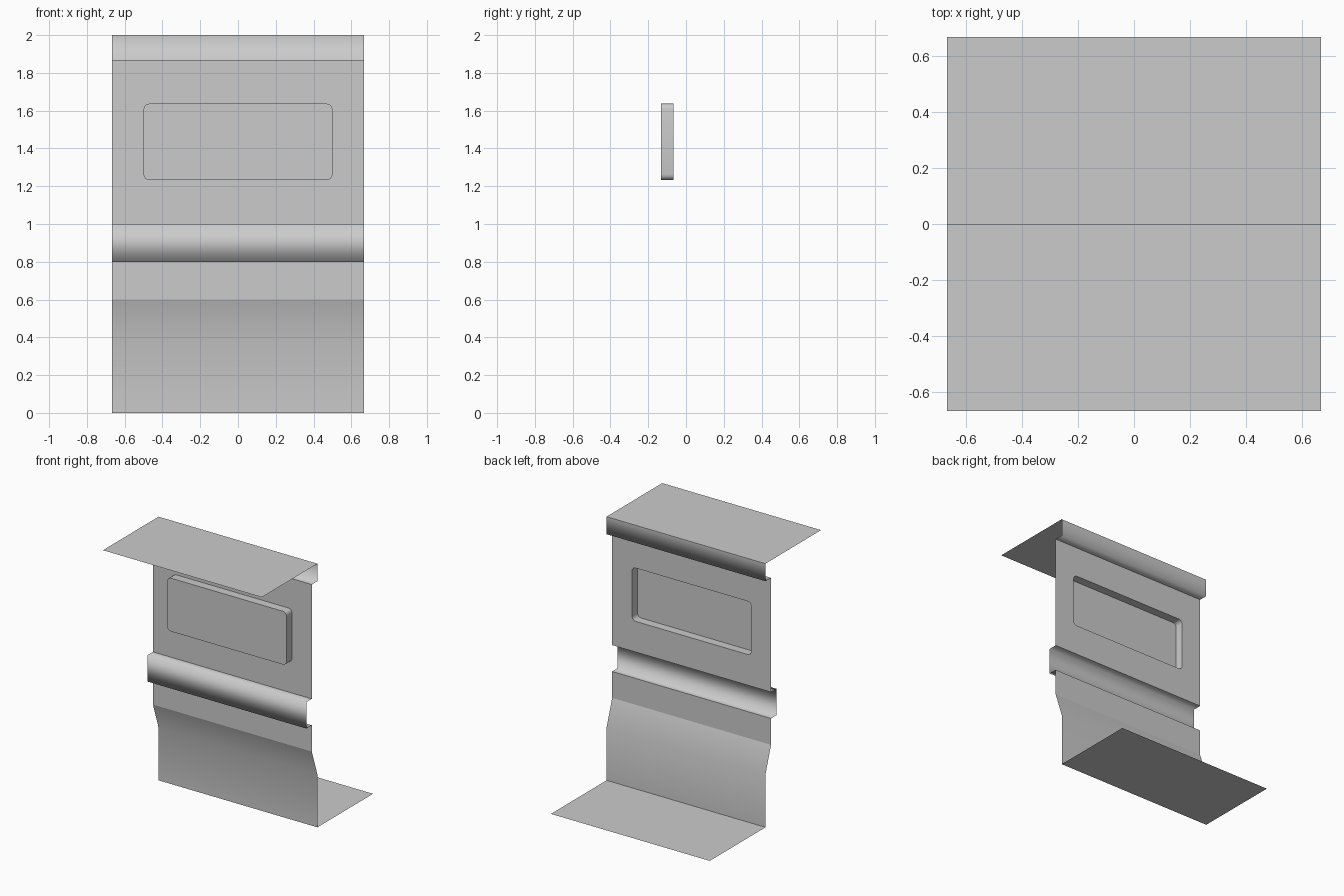
import bpy, bmesh
from math import sin, cos, pi

if "Cube" in bpy.data.objects:
    bpy.data.objects.remove(bpy.data.objects["Cube"])

HALF = 2 / 3      # half width and flange depth
W, F = -0.067, -0.133   # wall plane and raised plane (y)


def finish(name, bm, smooth=True):
    mesh = bpy.data.meshes.new(name)
    for f in bm.faces:
        f.smooth = smooth
    bm.to_mesh(mesh)
    bm.free()
    obj = bpy.data.objects.new(name, mesh)
    bpy.context.collection.objects.link(obj)
    return obj


def strip(name, profile):
    """Sheet swept across x from a (y, z) profile, normals to the front."""
    bm = bmesh.new()
    left, right = [[bm.verts.new((x, y, z)) for y, z in profile]
                   for x in (-HALF, HALF)]
    for i in range(len(profile) - 1):
        bm.faces.new((left[i], left[i + 1], right[i + 1], right[i]))
    return finish(name, bm)


def rounded_rect(x, z0, z1, r, seg=4):
    corners = ((x - r, z1 - r), (-x + r, z1 - r), (-x + r, z0 + r), (x - r, z0 + r))
    return [(cx + r * cos(a), cz + r * sin(a))
            for k, (cx, cz) in enumerate(corners)
            for a in [(k + i / seg) * pi / 2 for i in range(seg + 1)]]


def ring(bm, pts, y):
    return [bm.verts.new((px, y, pz)) for px, pz in pts]


# Horizontal flanges, stepped top, rib and lower skirt
strip("top_flange", [(0, 2), (-HALF, 2)])
strip("top_step", [(0, 2), (0, 1.867), (W, 1.867)])
strip("rib", [(W, 1), (F, 1), (F, 0.8), (W, 0.8)])
strip("lower_band", [(W, 0.8), (W, 0.6)])
strip("skirt", [(W, 0.6), (0, 0.4), (0, 0)])
strip("base_flange", [(HALF, 0), (0, 0)])

# Upper wall with a rounded opening
outline = rounded_rect(0.5, 1.233, 1.637, 0.03)
bm = bmesh.new()
outer = [(HALF, 1.867), (-HALF, 1.867), (-HALF, 1), (HALF, 1)]
edges = []
for pts in (outer, outline):
    vs = ring(bm, pts, W)
    edges += [bm.edges.new((vs[i - 1], vs[i])) for i in range(len(vs))]
bmesh.ops.triangle_fill(bm, edges=edges, use_beauty=True, use_dissolve=False, normal=(0, -1, 0))
for f in bm.faces:
    f.normal_update()
    if f.normal.y > 0:
        f.normal_flip()
finish("upper_wall", bm, False)

# Raised panel: hollow pressed tray, open at the back
bm = bmesh.new()
back, front = ring(bm, outline, W), ring(bm, outline, F)
for i in range(len(outline)):
    bm.faces.new((back[i - 1], back[i], front[i], front[i - 1]))
finish("panel_sides", bm)
bm = bmesh.new()
bm.faces.new(ring(bm, outline, F))
finish("panel_face", bm, False)
